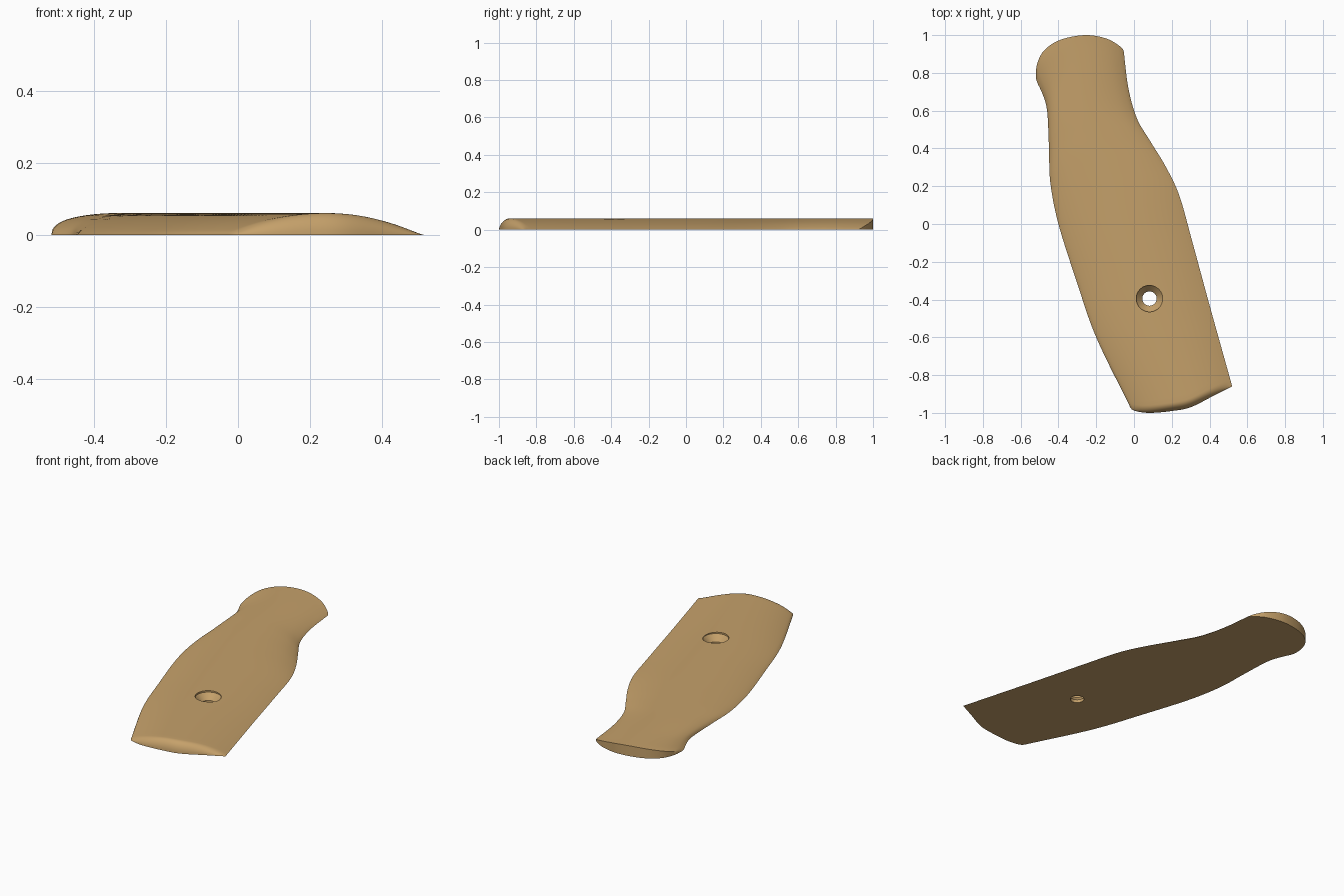
import bpy, bmesh, math
from mathutils import Vector

if "Cube" in bpy.data.objects:
    bpy.data.objects.remove(bpy.data.objects["Cube"])

HEIGHT, ROWS, COLS = 0.061, 72, 40
FRONT_ROUND = 0.04

# Outline of the panel as four edge curves
LEFT = [(-.02, -.97), (-.2, -.6), (-.305, -.3), (-.40, 0), (-.443, .22),
        (-.45, .4), (-.46, .6), (-.485, .69), (-.515, .755), (-.52, .79)]
RIGHT = [(.52, -.86), (.40, -.43), (.305, -.08), (.24, .15), (.17, .3),
         (.085, .44), (.015, .56), (-.03, .72), (-.055, .92)]
FRONT = [(-.02, -.97), (0, -.988), (.08, -1), (.2, -.99), (.3, -.97), (.42, -.91), (.52, -.86)]
BACK = [(-.52, .79), (-.512, .85), (-.475, .92), (-.39, .975), (-.26, 1),
        (-.15, .983), (-.08, .945), (-.055, .92)]


def smooth_curve(points):
    """Return a function giving points by fraction of length on a smooth curve."""
    p = [Vector(q) for q in points]
    p = [2 * p[0] - p[1]] + p + [2 * p[-1] - p[-2]]
    dense = []
    for a, b, c, d in zip(p, p[1:], p[2:], p[3:]):
        for k in range(24):
            t = k / 24
            dense.append(0.5 * (2 * b + (c - a) * t + (2 * a - 5 * b + 4 * c - d) * t * t
                                + (3 * b - a - 3 * c + d) * t ** 3))
    dense.append(p[-2])
    run = [0.0]
    for a, b in zip(dense, dense[1:]):
        run.append(run[-1] + (b - a).length)

    def at(f):
        s = f * run[-1]
        for i in range(len(run) - 1):
            if s <= run[i + 1]:
                return dense[i].lerp(dense[i + 1], (s - run[i]) / (run[i + 1] - run[i]))
        return dense[-1]
    return at


left, right, front, back = map(smooth_curve, (LEFT, RIGHT, FRONT, BACK))


def surface(u, t):
    """Domed top blended between the four edges."""
    l, r, f, b = left(t), right(t), front(u), back(u)
    corners = (front(0).lerp(front(1), u)).lerp(back(0).lerp(back(1), u), t)
    p = l.lerp(r, u) + f.lerp(b, t) - corners
    edge = min(1, t * 1.9 / FRONT_ROUND)
    z = HEIGHT * (1 - (2 * u - 1) ** 2) * math.sqrt(max(0, 1 - (1 - edge) ** 2))
    return (p.x, p.y, z)


wood = bpy.data.materials.new("tan wood")
wood.diffuse_color = (0.56, 0.355, 0.145, 1)
wood.use_nodes = True
wood.node_tree.nodes["Principled BSDF"].inputs["Base Color"].default_value = wood.diffuse_color

# Grip panel: domed top, rounded front, upright back wall, flat underside
rows = [0.022 * (1 - math.cos(math.pi / 2 * k / 8)) for k in range(8)]
rows += [0.022 + (1 - 0.022) * k / ROWS for k in range(ROWS + 1)]
cols = [i / COLS for i in range(COLS + 1)]
bm = bmesh.new()
grid = [[bm.verts.new(surface(u, t)) for u in cols] for t in rows]
for lo, hi in zip(grid, grid[1:]):
    for i in range(COLS):
        bm.faces.new((lo[i], lo[i + 1], hi[i + 1], hi[i]))
top = grid[-1]
base = [top[0]] + [bm.verts.new((v.co.x, v.co.y, 0)) for v in top[1:-1]] + [top[-1]]
for i in range(COLS):
    ring = list(dict.fromkeys((top[i], top[i + 1], base[i + 1], base[i])))
    bm.faces.new(ring)
rim = grid[0] + [r[-1] for r in grid[1:-1]] + base[::-1] + [r[0] for r in grid[-2:0:-1]]
bm.faces.new(rim)
bmesh.ops.recalc_face_normals(bm, faces=bm.faces)
mesh = bpy.data.meshes.new("grip_panel")
bm.to_mesh(mesh)
bm.free()
mesh.materials.append(wood)
panel = bpy.data.objects.new("grip_panel", mesh)
bpy.context.collection.objects.link(panel)

# Countersunk screw hole
bm = bmesh.new()
SIDES = 48
rings = [[bm.verts.new((.082 + r * math.cos(2 * math.pi * k / SIDES),
                        -.395 + r * math.sin(2 * math.pi * k / SIDES), z)) for k in range(SIDES)]
         for r, z in ((.038, -.05), (.038, .018), (.07, .052), (.07, .12))]
for a, b in zip(rings, rings[1:]):
    for k in range(SIDES):
        n = (k + 1) % SIDES
        bm.faces.new((a[k], a[n], b[n], b[k]))
bm.faces.new(rings[0][::-1])
bm.faces.new(rings[-1])
bmesh.ops.recalc_face_normals(bm, faces=bm.faces)
cut_mesh = bpy.data.meshes.new("screw_hole_cutter")
bm.to_mesh(cut_mesh)
bm.free()
cut_mesh.materials.append(wood)
cutter = bpy.data.objects.new("screw_hole_cutter", cut_mesh)
bpy.context.collection.objects.link(cutter)
cutter.hide_render = True

mod = panel.modifiers.new("screw_hole", 'BOOLEAN')
mod.operation, mod.solver, mod.object = 'DIFFERENCE', 'EXACT', cutter
bpy.context.view_layer.objects.active = panel
panel.select_set(True)
bpy.ops.object.modifier_apply(modifier=mod.name)
bpy.data.objects.remove(cutter)
bpy.ops.object.shade_smooth_by_angle(angle=math.radians(35))
